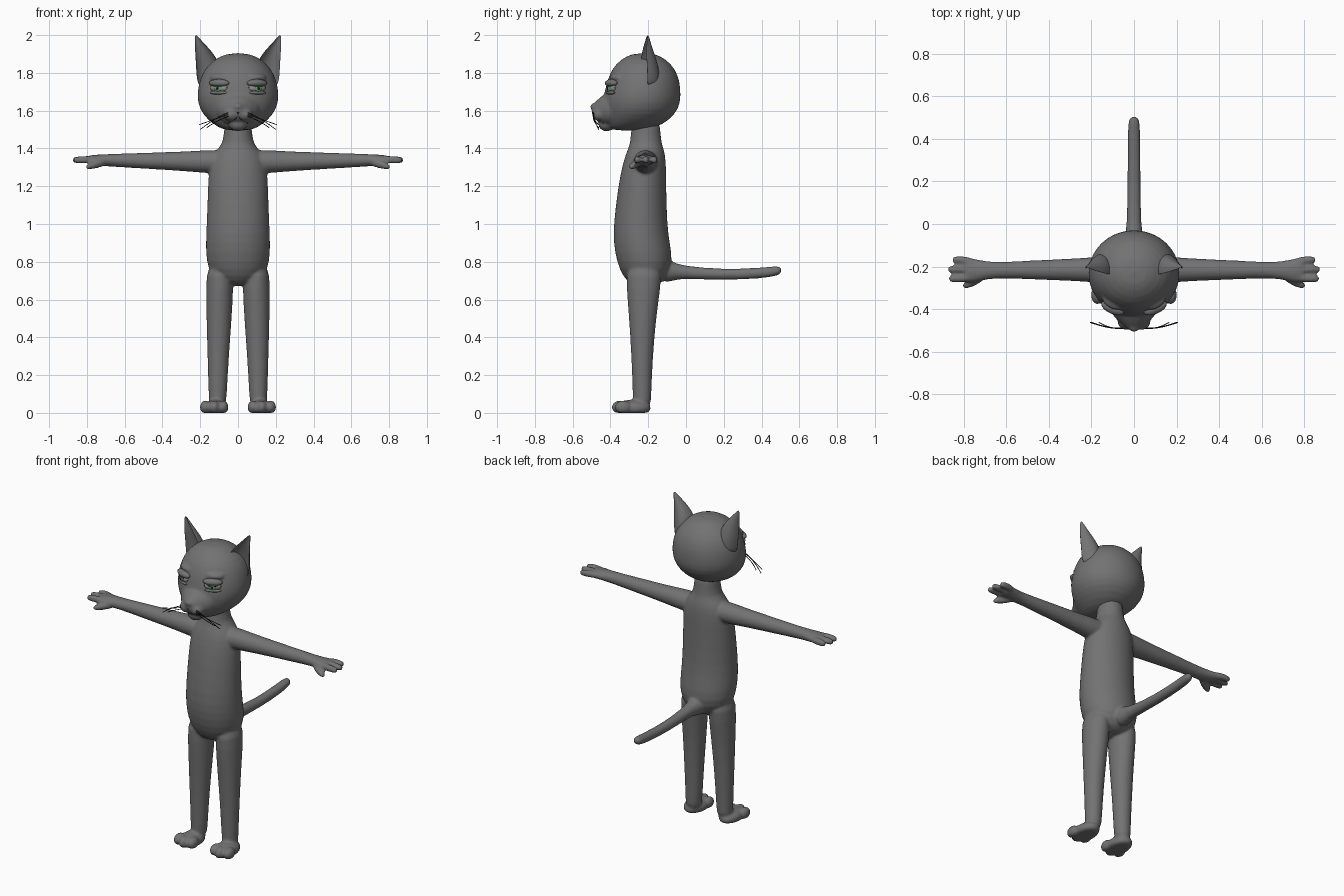
import bpy, bmesh, math
from mathutils import Matrix, Vector
from mathutils.bvhtree import BVHTree

cube = bpy.data.objects.get("Cube")
if cube:
    bpy.data.objects.remove(cube, do_unlink=True)


def material(name, r, g, b):
    m = bpy.data.materials.new(name)
    m.use_nodes = True
    m.diffuse_color = (r, g, b, 1)
    m.node_tree.nodes["Principled BSDF"].inputs["Base Color"].default_value = (r, g, b, 1)
    return m


GREY = material("grey fur", 0.17, 0.17, 0.17)
BLACK = material("black", 0.01, 0.01, 0.01)
PALE = material("pale eye", 0.27, 0.29, 0.26)
GREEN = material("green iris", 0.12, 0.35, 0.14)


def tube(bm, axis, rings, sides=24):
    """Loft ellipses; each ring is (position on axis, two centre coordinates, two radii)."""
    loops = []
    for t, a, b, ra, rb in rings:
        loop = []
        for i in range(sides):
            ang = math.tau * i / sides
            co = [a + ra * math.cos(ang), b + rb * math.sin(ang)]
            co.insert(axis, t)
            loop.append(bm.verts.new(co))
        loops.append(loop)
    for p, q in zip(loops, loops[1:]):
        for i in range(sides):
            j = (i + 1) % sides
            bm.faces.new((p[i], p[j], q[j], q[i]))
    bm.faces.new(loops[0])
    bm.faces.new(loops[-1])


def ball(bm, centre, radii, turn=0):
    mat = Matrix.Translation(centre) @ Matrix.Rotation(turn, 4, "Z") @ Matrix.Diagonal((*radii, 1))
    bmesh.ops.create_icosphere(bm, subdivisions=3, radius=1, matrix=mat)


def finish(bm, name, mat, voxel=0):
    bmesh.ops.recalc_face_normals(bm, faces=bm.faces)
    me = bpy.data.meshes.new(name)
    bm.to_mesh(me)
    bm.free()
    me.materials.append(mat)
    me.polygons.foreach_set("use_smooth", [True] * len(me.polygons))
    ob = bpy.data.objects.new(name, me)
    bpy.context.collection.objects.link(ob)
    if voxel:
        sub = ob.modifiers.new("round", "SUBSURF")
        sub.levels = sub.render_levels = 1
        rem = ob.modifiers.new("merge", "REMESH")
        rem.mode = "VOXEL"
        rem.voxel_size = voxel
        rem.use_smooth_shade = True
        sm = ob.modifiers.new("soften", "SMOOTH")
        sm.factor, sm.iterations = 0.5, 6
    return ob


def strand(name, points, thick):
    cu = bpy.data.curves.new(name, "CURVE")
    cu.dimensions = "3D"
    cu.bevel_depth = thick
    cu.bevel_resolution = 1
    sp = cu.splines.new("NURBS")
    sp.points.add(len(points) - 1)
    for p, co in zip(sp.points, points):
        p.co = (*co, 1)
    sp.use_endpoint_u = True
    sp.order_u = 3
    cu.materials.append(BLACK)
    bpy.context.collection.objects.link(bpy.data.objects.new(name, cu))


# Body: torso with neck, tail, legs, feet, arms and hands merged into one skin
bm = bmesh.new()
tube(bm, 2, [(0.67, 0, -.215, .06, .07), (0.72, 0, -.215, .14, .12), (0.8, 0, -.218, .17, .15),
             (0.9, 0, -.235, .172, .15), (1.0, 0, -.242, .167, .143), (1.2, 0, -.232, .16, .128),
             (1.3, 0, -.222, .155, .118), (1.37, 0, -.215, .135, .105), (1.41, 0, -.212, .095, .09),
             (1.45, 0, -.213, .074, .079), (1.58, 0, -.213, .074, .077)])
tube(bm, 1, [(-.14, 0, .75, .07, .07), (-.06, 0, .75, .045, .048), (-.02, 0, .745, .034, .034),
             (.2, 0, .73, .03, .029), (.4, 0, .74, .03, .029), (.485, 0, .752, .028, .027),
             (.506, 0, .755, .016, .016)])
for s in (-1, 1):
    # leg
    tube(bm, 2, [(z, s * x, y, rx, ry) for z, x, y, rx, ry in (
        (.8, .095, -.22, .07, .1), (.66, .097, -.225, .073, .09), (.5, .1, -.23, .067, .072),
        (.3, .105, -.232, .057, .057), (.1, .107, -.233, .048, .049), (.02, .11, -.233, .046, .049))])
    # foot with toes
    ball(bm, (s * .122, -.285, .025), (.066, .1, .045))
    for dx in (-.047, 0, .047):
        ball(bm, (s * .126 + dx, -.35 + abs(dx) * .35, .03), (.029, .044, .036))
    # arm and palm
    tube(bm, 0, [(s * x, y, z, ry, rz) for x, y, z, ry, rz in (
        (.06, -.215, 1.33, .075, .065), (.17, -.215, 1.33, .06, .061), (.3, -.215, 1.332, .052, .051),
        (.5, -.216, 1.335, .044, .042), (.65, -.217, 1.337, .036, .035), (.72, -.219, 1.338, .048, .031),
        (.78, -.217, 1.34, .062, .025), (.8, -.215, 1.34, .05, .02))])
    # fingers and thumb
    for y, tip in ((-.169, .855), (-.213, .877), (-.257, .872)):
        tube(bm, 0, [(s * .74, y * .7 - .065, 1.34, .02, .02), (s * .8, y, 1.341, .02, .021),
                     (s * (tip - .015), y, 1.339, .019, .02), (s * tip, y, 1.338, .011, .012)], 12)
    tube(bm, 0, [(s * .69, -.23, 1.33, .022, .022), (s * .74, -.268, 1.318, .023, .022),
                 (s * .79, -.287, 1.304, .02, .019), (s * .806, -.289, 1.302, .011, .011)], 12)
# flat soles
for v in bm.verts:
    v.co.z = max(v.co.z, 0)
finish(bm, "body", GREY, 0.0075)

# Head: skull, muzzle, cheeks, chin, nose and brows
bm = bmesh.new()
tube(bm, 2, [(z, 0, y, rx, ry) for z, y, rx, ry in (
    (1.492, -.31, .07, .1), (1.53, -.27, .135, .155), (1.58, -.245, .188, .188),
    (1.64, -.235, .215, .207), (1.7, -.23, .216, .202), (1.76, -.225, .204, .192),
    (1.82, -.225, .178, .168), (1.87, -.225, .13, .124), (1.906, -.225, .055, .055))], 32)
tube(bm, 1, [(-.28, 0, 1.63, .16, .11), (-.4, 0, 1.61, .125, .1), (-.45, 0, 1.6, .082, .076),
             (-.485, 0, 1.6, .043, .043), (-.5, 0, 1.605, .022, .022)])
ball(bm, (0, -.487, 1.622), (.025, .021, .018))
ball(bm, (0, -.42, 1.53), (.05, .045, .04))
for s in (-1, 1):
    ball(bm, (s * .036, -.458, 1.58), (.042, .04, .036))
    ball(bm, (s * .095, -.365, 1.775), (.06, .035, .022), s * .45)
head = finish(bm, "head", GREY, 0.0075)

bpy.context.view_layer.update()
surface = BVHTree.FromObject(head, bpy.context.evaluated_depsgraph_get())


def front_y(x, z):
    hit = surface.ray_cast(Vector((x, -2, z)), Vector((0, 1, 0)))[0]
    return hit.y if hit else -.4


EAR = [(1.72, .15, -.19, .058, .055), (1.78, .155, -.19, .062, .06), (1.84, .156, -.195, .064, .054),
       (1.885, .166, -.203, .055, .045), (1.93, .186, -.21, .038, .03),
       (1.97, .207, -.214, .019, .016), (2.0, .221, -.216, .005, .005)]

for s, side in ((-1, "right"), (1, "left")):
    # Ear: a leaning cone, cupped at the front and turned a little outward
    bm = bmesh.new()
    tube(bm, 2, [(z, s * x, y, rx, ry) for z, x, y, rx, ry in EAR])
    for i, v in enumerate(bm.verts):
        y, depth = EAR[i // 24][2], EAR[i // 24][4]
        wave = math.sin(math.tau * (i % 24) / 24)
        v.co.y = y + depth * (abs(wave) * (1.5 if wave > 0 else 1) - .55)
    bmesh.ops.rotate(bm, verts=bm.verts, cent=(s * .17, -.2, 0), matrix=Matrix.Rotation(s * .25, 3, "Z"))
    ear = finish(bm, side + "_ear", GREY)
    sub = ear.modifiers.new("round", "SUBSURF")
    sub.levels = sub.render_levels = 2

    # Half closed eye
    turn = s * .42
    centre = Vector((s * .1, front_y(s * .1, 1.72) + .006, 1.72))
    forward = Vector((math.sin(turn), -math.cos(turn), 0))
    across = Vector((math.cos(turn), math.sin(turn), 0))
    for part, out, up, radii, mat in (
            ("eye", 0, 0, (.05, .02, .024), PALE),
            ("iris", .0175, -.003, (.018, .005, .016), GREEN),
            ("pupil", .021, -.003, (.008, .003, .008), BLACK),
            ("upper_lid", 0, .026, (.058, .027, .021), GREY),
            ("lower_lid", 0, -.025, (.052, .022, .011), GREY)):
        bm = bmesh.new()
        ball(bm, centre + forward * out + Vector((0, 0, up)), radii, turn)
        finish(bm, f"{side}_{part}", mat)
    strand(side + "_lash_line", [centre + across * d + forward * (.021 - d * d * 7)
                                 + Vector((0, 0, .008 - d * d * 3))
                                 for d in (-.05, -.025, 0, .025, .05)], .002)

    # Whiskers sweep outward and down
    for i, (x, z) in enumerate(((.2, 1.5), (.207, 1.525), (.165, 1.51))):
        z0 = 1.595 - .01 * i
        strand(f"{side}_whisker_{i + 1}", [(s * .04, front_y(s * .04, z0) + .005, z0),
                                           (s * .11, -.497, z0 - .025), (s * x, -.462, z)], .0022)

    # Mouth line follows the muzzle
    strand(side + "_mouth", [(s * x, front_y(s * x, z), z) for x, z in
                             ((.002, 1.592), (.002, 1.563), (.025, 1.55), (.05, 1.535))], .0025)
